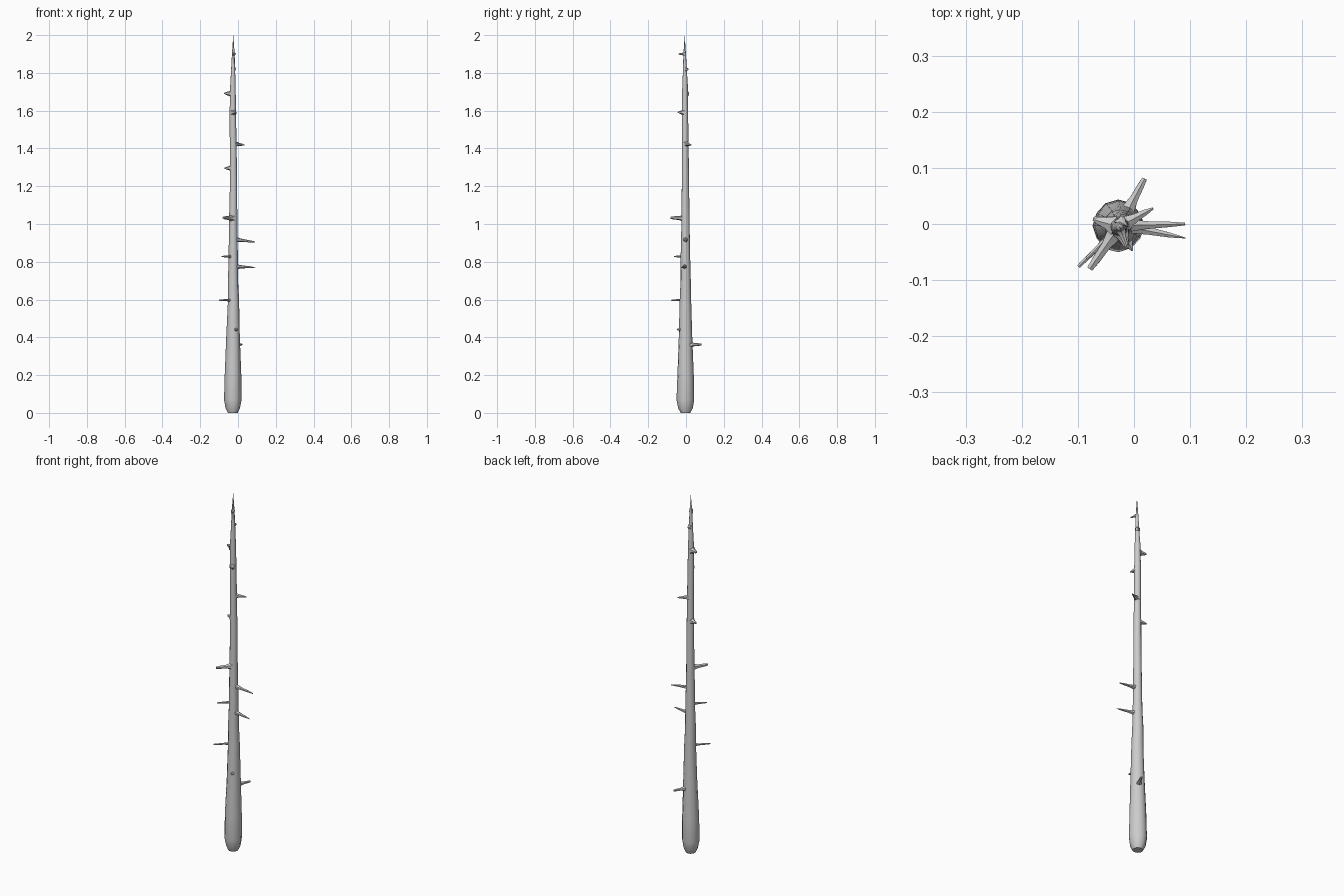
import bpy, bmesh, math, random
from mathutils import Vector

if "Cube" in bpy.data.objects:
    bpy.data.objects.remove(bpy.data.objects["Cube"])

random.seed(4)

def loft(name, path, radii, sides, jitter=0.0):
    """Tube along a path; a zero last radius closes to a point."""
    bm = bmesh.new()
    axis = (path[-1] - path[0]).normalized()
    ref = Vector((0, 0, 1)) if abs(axis.z) < 0.9 else Vector((1, 0, 0))
    u = (ref - axis * ref.dot(axis)).normalized()
    v = axis.cross(u)
    rings = []
    for p, r in zip(path, radii):
        if r == 0:
            rings.append([bm.verts.new(p)] * sides)
            continue
        ring = []
        for i in range(sides):
            a = 2 * math.pi * i / sides
            k = r * (1 + random.uniform(-jitter, jitter))
            ring.append(bm.verts.new(p + (u * math.cos(a) + v * math.sin(a)) * k))
        rings.append(ring)
    for a, b in zip(rings, rings[1:]):
        for i in range(sides):
            j = (i + 1) % sides
            quad = [a[i], a[j], b[j], b[i]]
            bm.faces.new(list(dict.fromkeys(quad)))
    bm.faces.new(rings[0][::-1])
    if radii[-1] > 0:
        bm.faces.new(rings[-1])
    bmesh.ops.recalc_face_normals(bm, faces=bm.faces)
    mesh = bpy.data.meshes.new(name)
    bm.to_mesh(mesh)
    bm.free()
    ob = bpy.data.objects.new(name, mesh)
    bpy.context.collection.objects.link(ob)
    bpy.ops.object.select_all(action='DESELECT')
    ob.select_set(True)
    bpy.context.view_layer.objects.active = ob
    bpy.ops.object.shade_smooth_by_angle(angle=math.radians(40))
    return ob

# stem: height, centre x, centre y, radius
STEM = [(0, -.027, -.003, .026), (.025, -.027, -.003, .038), (.07, -.028, -.003, .046),
        (.2, -.027, -.003, .043), (.4, -.025, -.003, .036), (.6, -.024, -.003, .030),
        (.7, -.026, -.002, .027), (.8, -.025, -.003, .025), (1.0, -.025, -.003, .022),
        (1.2, -.024, -.003, .0195), (1.4, -.025, -.004, .018), (1.6, -.027, -.005, .0165),
        (1.73, -.027, -.005, .0145), (1.8, -.026, -.006, .011), (1.9, -.025, -.007, .007),
        (2.0, -.025, -.007, 0)]
loft("stem", [Vector((x, y, z)) for z, x, y, r in STEM], [s[3] for s in STEM], 12, 0.04)

def stem_at(z):
    for a, b in zip(STEM, STEM[1:]):
        if a[0] <= z <= b[0]:
            t = (z - a[0]) / (b[0] - a[0])
            return [p + (q - p) * t for p, q in zip(a, b)]

# thorns: base height, tip x, tip y, tip height, thickness, tip ratio
THORNS = [(.36, .019, .081, .362, .010, .5), (.44, -.003, -.048, .442, .007, .2),
          (.597, -.099, -.076, .597, .006, .6), (.775, .092, -.025, .77, .009, .1),
          (.92, .091, 0, .904, .009, .3), (.828, -.085, -.062, .828, .006, .5),
          (1.03, -.079, -.080, 1.033, .012, .5), (1.297, -.072, .011, 1.295, .011, .2),
          (1.425, .034, .028, 1.418, .010, .2), (1.59, -.012, -.043, 1.592, .011, .2),
          (1.69, -.073, .008, 1.692, .013, .2), (1.82, -.019, .014, 1.818, .009, .2),
          (1.9, -.013, -.040, 1.9, .007, .4)]
for n, (z, tx, ty, tz, r, k) in enumerate(THORNS):
    _, cx, cy, sr = stem_at(z)
    c, tip = Vector((cx, cy, z)), Vector((tx, ty, tz))
    out = (tip - c).normalized()
    root = c + out * sr * 0.6
    skin = c + out * sr
    # flared root narrowing to the tip
    path = [root, skin, skin.lerp(tip, .3), skin.lerp(tip, .7), tip]
    radii = [r * 1.6, r * 1.25, r * .85, r * (.5 + k * .4), r * k]
    loft(f"thorn_{n + 1}", path, radii, 6, 0.05)
